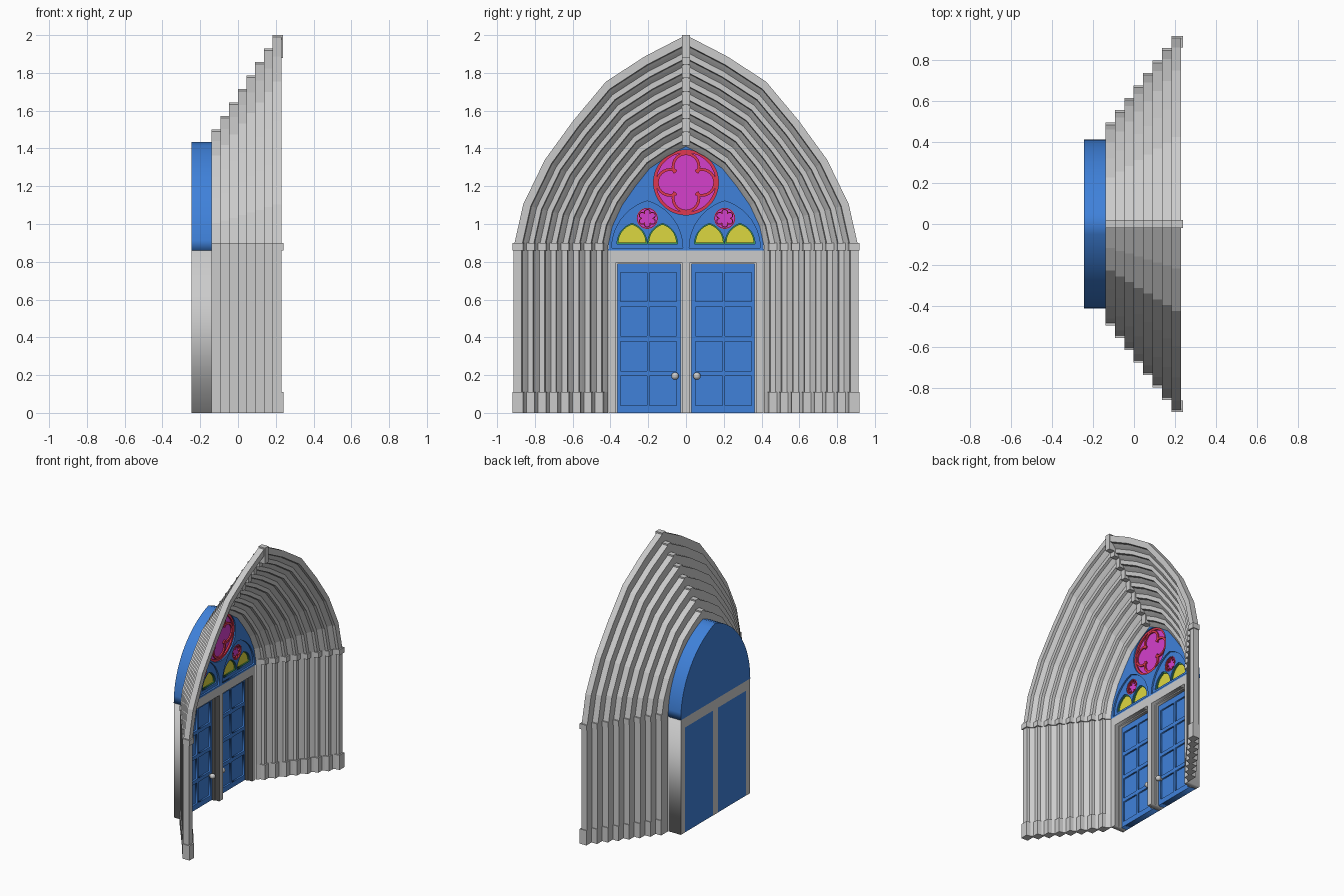
import bpy, bmesh
from math import sin, cos, pi, atan2, radians
from mathutils import Matrix

if "Cube" in bpy.data.objects:
    bpy.data.objects.remove(bpy.data.objects["Cube"])

# The portal opens towards +x: width runs along y, height along z
TO_WORLD = Matrix(((0, 0, 1, 0), (1, 0, 0, 0), (0, 1, 0, 0), (0, 0, 0, 1)))
SPRING = 0.88


def material(name, rgb):
    m = bpy.data.materials.new(name)
    m.diffuse_color = (*rgb, 1)
    m.use_nodes = True
    m.node_tree.nodes["Principled BSDF"].inputs["Base Color"].default_value = m.diffuse_color
    return m


BLUE = material("blue", (0.05, 0.22, 0.70))
MAGENTA = material("magenta", (0.66, 0.05, 0.60))
RED = material("red", (0.74, 0.04, 0.08))
YELLOW = material("yellow", (0.72, 0.68, 0.05))
GREEN = material("green", (0.05, 0.33, 0.12))


def plate(name, loops, x0, x1, mat=None):
    """Flat plate from (y, z) loops; inner loops become holes."""
    cu = bpy.data.curves.new(name, 'CURVE')
    cu.dimensions, cu.fill_mode, cu.extrude = '2D', 'BOTH', (x1 - x0) / 2
    for loop in loops:
        sp = cu.splines.new('POLY')
        sp.points.add(len(loop) - 1)
        for p, (y, z) in zip(sp.points, loop):
            p.co = (y, z, 0, 1)
        sp.use_cyclic_u = True
    if mat:
        cu.materials.append(mat)
    ob = bpy.data.objects.new(name, cu)
    bpy.context.collection.objects.link(ob)
    ob.matrix_world = Matrix.Translation(((x0 + x1) / 2, 0, 0)) @ TO_WORLD
    bpy.ops.object.select_all(action='DESELECT')
    bpy.context.view_layer.objects.active = ob
    ob.select_set(True)
    bpy.ops.object.convert(target='MESH')
    return ob


def loft(name, rings):
    """Skin a row of equal rings and cap both ends."""
    bm = bmesh.new()
    vs = [[bm.verts.new(p) for p in r] for r in rings]
    n = len(vs[0])
    for a, b in zip(vs, vs[1:]):
        for k in range(n):
            bm.faces.new((a[k], a[(k + 1) % n], b[(k + 1) % n], b[k]))
    bm.faces.new(vs[0])
    bm.faces.new(vs[-1])
    bmesh.ops.recalc_face_normals(bm, faces=bm.faces)
    me = bpy.data.meshes.new(name)
    bm.to_mesh(me)
    bm.free()
    bpy.context.collection.objects.link(bpy.data.objects.new(name, me))


def rect(y0, y1, z0, z1):
    return [(y0, z0), (y1, z0), (y1, z1), (y0, z1)]


def box(name, x0, x1, y0, y1, z0, z1):
    loft(name, [[(x, y, z) for y, z in rect(y0, y1, z0, z1)] for x in (x0, x1)])


def circle(cy, cz, r, n=32):
    return [(cy + r * cos(2 * pi * k / n), cz + r * sin(2 * pi * k / n)) for k in range(n)]


def pointed(cy, base, w, h, n=10):
    """Pointed arch outline made of two arcs."""
    r = (w * w + h * h) / (2 * w)
    end = atan2(h, r - w)
    half = [(w - r + r * cos(end * k / n), r * sin(end * k / n)) for k in range(n)] + [(0, h)]
    return [(cy + y, base + z) for y, z in half + [(-y, z) for y, z in half[-2::-1]]]


def arc_band(cy, cz, r0, r1, mid, spread, n=16):
    angs = [mid - spread + 2 * spread * k / n for k in range(n + 1)]
    return ([(cy + r1 * cos(a), cz + r1 * sin(a)) for a in angs]
            + [(cy + r0 * cos(a), cz + r0 * sin(a)) for a in reversed(angs)])


# Eight stepped orders: shafts and ribs, plinths, capitals, keystones
ARCH = [(1, 0), (.945, .2), (.82, .41), (.655, .595), (.465, .78), (.238, .9), (0, 1)]
D = 0.04625
for i in range(8):
    w, h, f = .912 - .0605 * i, 1.12 - .0714 * i, .23 - D * i
    section = [(0, f - D), (0, f), (.042, f), (.046, f - .02), (.06, f - .032), (.075, f - D)]
    half = [[(x, w - u, 0) for u, x in section]]
    half += [[(x, (w - u) * py, SPRING + (h - 1.19 * u) * pz) for u, x in section]
             for py, pz in ARCH]
    other = [[(x, -y, z) for x, y, z in r] for r in half[-2::-1]]
    loft(f"arch_order_{i}", half + other)
    block = [(-.006, f - D), (-.006, f + .01), (.05, f + .01), (.056, f - .02), (.076, f - D)]
    for s in (-1, 1):
        for part, z0, z1 in (("plinth", 0, .11), ("capital", .86, .9)):
            loft(f"{part}_{i}", [[(x, s * (w - u), z) for u, x in block] for z in (z0, z1)])
    top = SPRING + h
    box(f"keystone_{i}", f - D, f + .008, -.02, .02, top - (.12 if i == 0 else .085), top)

# Door frame with lintel, middle post and a stepped inner moulding
for name, x0, x1, g in (("door_frame", -.17, -.14, 0), ("door_moulding", -.245, -.17, .008)):
    outline = [(-.41, 0), (-.37 + g, 0), (-.37 + g, .795 - g), (-.022 - g, .795 - g),
               (-.022 - g, 0)]
    outline += [(-y, z) for y, z in reversed(outline)]
    outline += [(.41, .86), (-.41, .86)]
    plate(name, [outline], x0, x1)

# Panelled double doors with knobs
for s in (-1, 1):
    holes = [rect(*sorted((s * y0, s * y1)), .04 + .183 * k, .195 + .183 * k)
             for k in range(4) for y0, y1 in ((.05, .192), (.206, .347))]
    plate("door_leaf", [rect(*sorted((s * .025, s * .368)), 0, .792)] + holes, -.215, -.195, BLUE)
    plate("door_back", [rect(*sorted((s * .025, s * .368)), 0, .792)], -.244, -.207, BLUE)
    bpy.ops.mesh.primitive_uv_sphere_add(segments=16, ring_count=8, radius=.02,
                                         location=(-.17, s * .058, .195))
    bpy.context.object.name = "door_knob"
    bpy.ops.object.shade_smooth_by_angle()
    box("knob_stem", -.2, -.17, s * .058 - .007, s * .058 + .007, .188, .202)

# Tympanum: solid back, front tracery with openings
OUT = pointed(0, .86, .412, .575, 14)
plate("tympanum_back", [OUT], -.245, -.175, BLUE)
plate("tympanum_front", [OUT, circle(0, 1.22, .172, 48)]
      + [pointed(s * .205, .872, .188, .25) for s in (-1, 1)], -.175, -.14, BLUE)


def rose(cy, cz, r, lobes, dist, lobe_r, t, x):
    """Glass disc with red rim and foil tracery."""
    plate("rose_glass", [circle(cy, cz, r)], x - .02, x, MAGENTA)
    plate("rose_rim", [circle(cy, cz, r, 48), circle(cy, cz, r - t, 48)], x - .01, x + .012, RED)
    for k in range(lobes):
        a = 2 * pi * k / lobes + pi / 2
        plate("rose_foil", [arc_band(cy + dist * cos(a), cz + dist * sin(a), lobe_r - t, lobe_r,
                                     a, radians(120))], x - .01, x + .01, RED)


rose(0, 1.22, .172, 4, .084, .076, .015, -.162)
for s in (-1, 1):
    c = s * .205
    lancets = [c - .081, c + .081]
    plate("subarch_tracery", [pointed(c, .872, .188, .25), circle(c, 1.03, .056)]
          + [pointed(y, .895, .079, .108) for y in lancets], -.175, -.152, BLUE)
    rose(c, 1.03, .056, 6, .031, .018, .005, -.166)
    for y in lancets:
        plate("lancet_glass", [pointed(y, .895, .079, .108)], -.178, -.168, YELLOW)
        plate("lancet_rim", [pointed(y, .895, .079, .108), pointed(y, .902, .071, .094)],
              -.175, -.16, GREEN)
